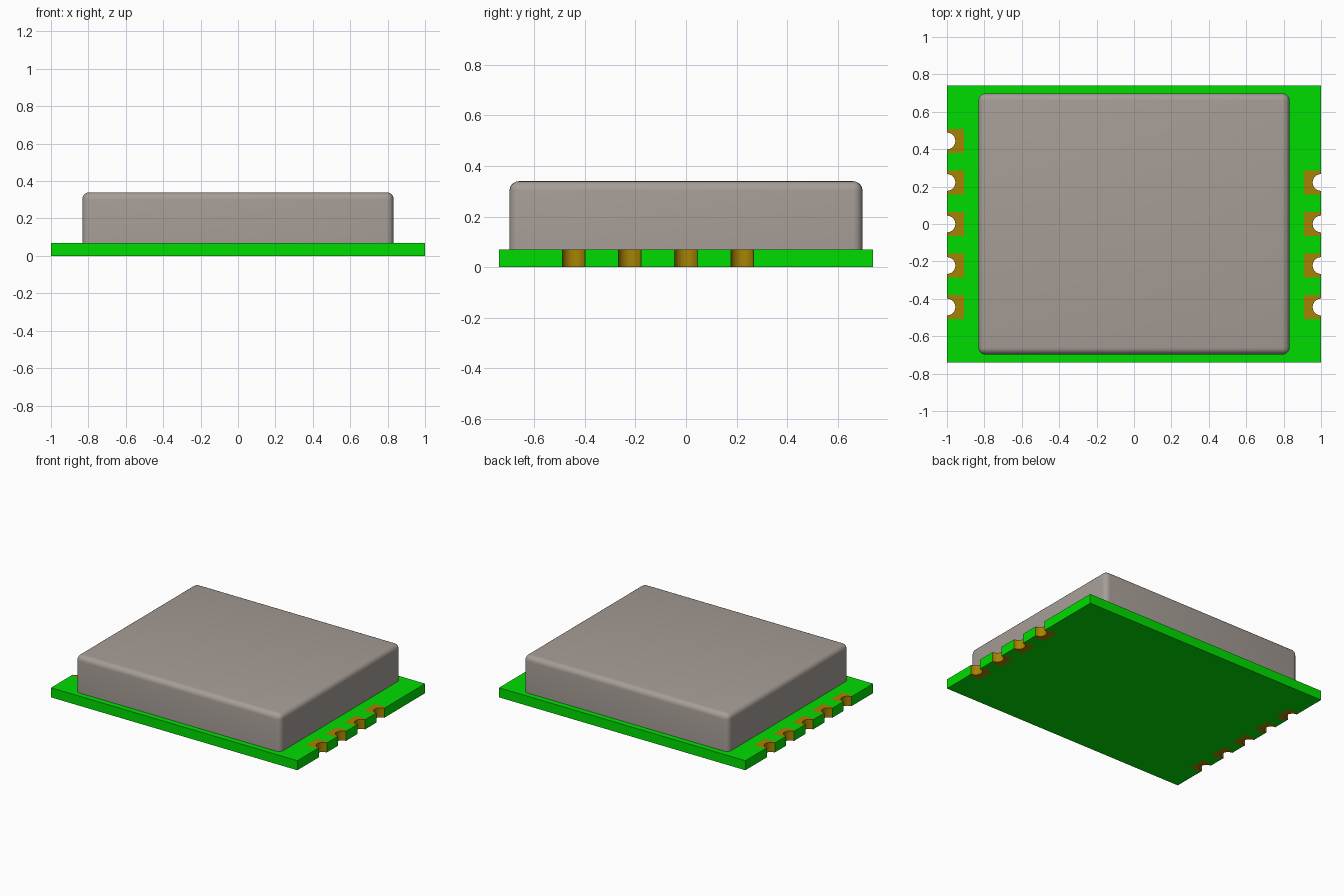
import bpy
import bmesh
import math

if "Cube" in bpy.data.objects:
    bpy.data.objects.remove(bpy.data.objects["Cube"], do_unlink=True)

HX, HY, T = 1.0, 0.74, 0.07             # board half sizes and thickness
PITCH, PAD_X, PAD_H, R = 0.222, 0.91, 0.065, 0.045


def material(name, rgb):
    m = bpy.data.materials.new(name)
    m.diffuse_color = (*rgb, 1)
    m.use_nodes = True
    m.node_tree.nodes["Principled BSDF"].inputs["Base Color"].default_value = (*rgb, 1)
    return m


def finish(bm, name, mats):
    bmesh.ops.recalc_face_normals(bm, faces=bm.faces[:])
    me = bpy.data.meshes.new(name)
    bm.to_mesh(me)
    bm.free()
    ob = bpy.data.objects.new(name, me)
    bpy.context.collection.objects.link(ob)
    for m in mats:
        me.materials.append(m)
    bpy.ops.object.select_all(action='DESELECT')
    ob.select_set(True)
    bpy.context.view_layer.objects.active = ob
    bpy.ops.object.shade_smooth_by_angle(angle=math.radians(35))
    return ob


green = material("board_green", (0.0, 0.72, 0.0))
gold = material("pad_gold", (0.38, 0.225, 0.001))
metal = material("shield_grey", (0.38, 0.335, 0.305))


def pad_outline(side, y):
    """Rectangle at the board edge with a half-round notch."""
    notch = [(side * (HX - R * math.cos(a)), y + R * math.sin(a))
             for a in (-math.pi / 2 + math.pi * i / 12 for i in range(13))]
    return notch + [(side * HX, y + PAD_H), (side * PAD_X, y + PAD_H),
                    (side * PAD_X, y - PAD_H), (side * HX, y - PAD_H)]


# Board outline steps around each pad; the pads fill the gaps
pads = {1: [PITCH * i for i in range(-2, 2)], -1: [PITCH * i for i in range(-2, 3)]}
outline, pad_outlines = [], []
for side in (1, -1):
    outline.append((side * HX, -side * HY))
    for y in sorted(pads[side], reverse=side < 0):
        lo, hi = y - side * PAD_H, y + side * PAD_H
        outline += [(side * HX, lo), (side * PAD_X, lo), (side * PAD_X, hi), (side * HX, hi)]
        pad_outlines.append(pad_outline(side, y))
    outline.append((side * HX, side * HY))

# Circuit board: bottom faces, walls on the open edges, then top faces
bm = bmesh.new()


def add_layer(z):
    for pts in [outline] + pad_outlines:
        bm.faces.new([bm.verts.new((x, y, z)) for x, y in pts])
    bmesh.ops.remove_doubles(bm, verts=bm.verts[:], dist=0.0005)


add_layer(0)
rim = [e for e in bm.edges if e.is_boundary]
ext = bmesh.ops.extrude_edge_only(bm, edges=rim)
bmesh.ops.translate(bm, vec=(0, 0, T),
                    verts=[v for v in ext["geom"] if isinstance(v, bmesh.types.BMVert)])
add_layer(T)

# Gold on pad tops, pad bottoms and notch walls; outer walls stay green
for f in bm.faces:
    f.material_index = int(0.9 < abs(f.calc_center_median().x) < HX - 0.0001)
finish(bm, "circuit_board", [green, gold])

# Shield can with rounded corners and top rim
bm = bmesh.new()
bmesh.ops.create_cube(bm, size=1)
for v in bm.verts:
    v.co = (v.co.x * 1.664, v.co.y * 1.396, T + (v.co.z + 0.5) * 0.27)
soft = [e for e in bm.edges if max(v.co.z for v in e.verts) > T + 0.01]
bmesh.ops.bevel(bm, geom=soft, offset=0.038, segments=5, profile=0.5, affect='EDGES')
finish(bm, "shield_can", [metal])
